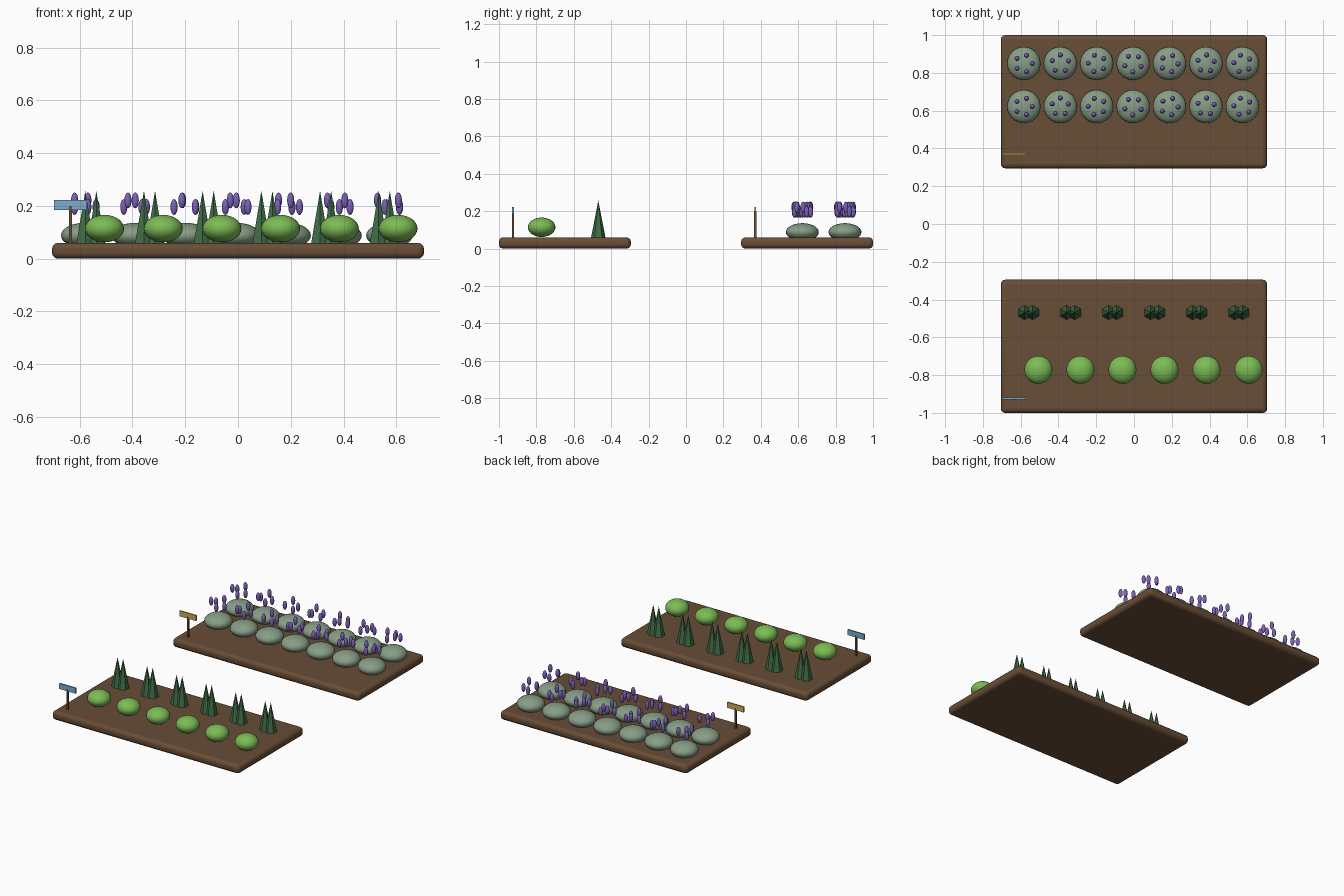
import bpy
from math import pi, cos, sin, radians

if "Cube" in bpy.data.objects:
    bpy.data.objects.remove(bpy.data.objects["Cube"])


def mat(name, rgb):
    m = bpy.data.materials.new(name)
    m.diffuse_color = (*rgb, 1)
    m.use_nodes = True
    m.node_tree.nodes["Principled BSDF"].inputs["Base Color"].default_value = m.diffuse_color
    return m


SOIL = mat("soil", (0.14, 0.075, 0.038))
WOOD = mat("wood", (0.15, 0.075, 0.035))
BLUE = mat("blue_paint", (0.2, 0.42, 0.62))
GOLD = mat("gold_paint", (0.62, 0.42, 0.1))
SAGE = mat("sage_leaf", (0.24, 0.34, 0.24))
PURPLE = mat("purple_flower", (0.2, 0.12, 0.48))
LETTUCE = mat("lettuce_leaf", (0.2, 0.5, 0.09))
LEEK = mat("leek_leaf", (0.05, 0.15, 0.06))


def finish(name, m):
    o = bpy.context.object
    o.name = name
    o.data.materials.append(m)
    return o


def box(name, loc, size, m, bevel=0):
    bpy.ops.mesh.primitive_cube_add(size=1, location=loc)
    o = finish(name, m)
    o.scale = size
    bpy.ops.object.transform_apply(location=False, rotation=False, scale=True)
    if bevel:
        b = o.modifiers.new("bevel", 'BEVEL')
        b.width, b.segments = bevel, 3
        bpy.ops.object.shade_smooth_by_angle(angle=radians(40))
    return o


def blob(name, loc, r, rz, m, seg=24, rings=14):
    bpy.ops.mesh.primitive_uv_sphere_add(segments=seg, ring_count=rings, radius=1, location=loc)
    o = finish(name, m)
    o.scale = (r, r, rz)
    bpy.ops.object.shade_smooth()
    return o


# Two soil beds, each with a sign at its front left corner
for label, cy, paint in (("vegetable", -0.6475, BLUE), ("lavender", 0.6475, GOLD)):
    box(label + "_bed", (0, cy, 0.03), (1.41, 0.705, 0.06), SOIL, 0.022)
    y = cy - 0.277
    box(label + "_sign_post", (-0.635, y, 0.125), (0.012, 0.012, 0.15), WOOD)
    box(label + "_sign_board", (-0.635, y, 0.204), (0.125, 0.01, 0.037), paint)

# Lavender: two rows of cushions with a ring of flower spikes above each
for row, y in enumerate((0.622, 0.85)):
    for i in range(7):
        x = -0.583 + 0.1928 * i
        blob(f"lavender_bush_{row}_{i}", (x, y, 0.088), 0.088, 0.048, SAGE)
        for k in range(5):
            a = 0.3 * i + 2 * pi * k / 5
            blob(f"lavender_spike_{row}_{i}_{k}",
                 (x + 0.045 * cos(a), y + 0.045 * sin(a), 0.196 + 0.025 * (k % 2)),
                 0.0135, 0.03, PURPLE, 12, 8)

# Vegetables: a row of lettuces and a row of paired leek cones
for i in range(6):
    blob(f"lettuce_{i}", (-0.506 + 0.2225 * i, -0.772, 0.114), 0.074, 0.052, LETTUCE)
    for s in (-1, 1):
        bpy.ops.mesh.primitive_cone_add(vertices=6, radius1=0.039, radius2=0, depth=0.2,
                                        location=(-0.558 + 0.2225 * i + s * 0.021, -0.469, 0.157))
        finish(f"leek_{i}_{'left' if s < 0 else 'right'}", LEEK)
